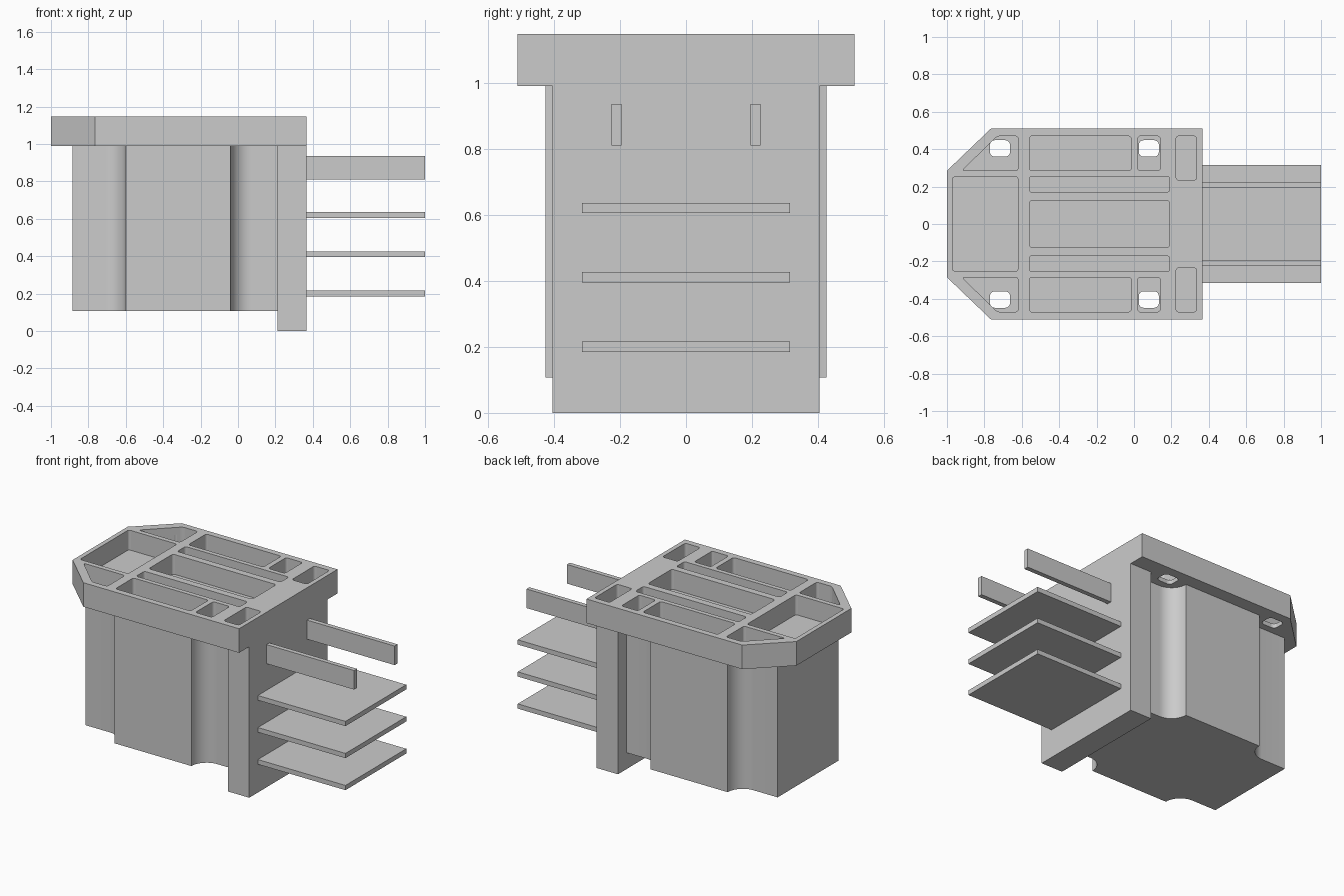
import bpy, bmesh
from math import sin, cos, pi, radians
from mathutils import Vector

if "Cube" in bpy.data.objects:
    bpy.data.objects.remove(bpy.data.objects["Cube"])


def prism(bm, pts, z0, z1):
    """Closed outline extruded from z0 to z1."""
    bottom = bm.faces.new([bm.verts.new((x, y, z0)) for x, y in pts])
    ext = bmesh.ops.extrude_face_region(bm, geom=[bottom])["geom"]
    for v in ext:
        if isinstance(v, bmesh.types.BMVert):
            v.co.z = z1


def finish(bm, name):
    bmesh.ops.recalc_face_normals(bm, faces=bm.faces)
    mesh = bpy.data.meshes.new(name)
    bm.to_mesh(mesh)
    bm.free()
    ob = bpy.data.objects.new(name, mesh)
    bpy.context.collection.objects.link(ob)
    return ob


def prisms(name, outlines, z0, z1):
    bm = bmesh.new()
    for pts in outlines:
        prism(bm, pts, z0, z1)
    return finish(bm, name)


def rect(x0, x1, y0, y1):
    return [(x0, y0), (x1, y0), (x1, y1), (x0, y1)]


def rounded(pts, r, n=4):
    """Soften each corner of an outline with a short curve."""
    out = []
    for i, p in enumerate(pts):
        p = Vector(p)
        a, b = Vector(pts[i - 1]) - p, Vector(pts[(i + 1) % len(pts)]) - p
        a, b = p + a.normalized() * r, p + b.normalized() * r
        for k in range(n + 1):
            t = k / n
            # rational quadratic: circular for right-angle corners
            w = [(1 - t) ** 2, 2 * t * (1 - t) * 0.707, t * t]
            out.append(tuple((a * w[0] + p * w[1] + b * w[2]) / sum(w)))
    return out


def mirror_y(outlines):
    return outlines + [[(x, -y) for x, y in reversed(o)] for o in outlines]


def cut(ob, cutter):
    mod = ob.modifiers.new("cut", 'BOOLEAN')
    mod.operation, mod.solver, mod.object = 'DIFFERENCE', 'EXACT', cutter
    cutter.hide_render = True
    bpy.context.view_layer.objects.active = ob
    bpy.ops.object.modifier_apply(modifier=mod.name)
    bpy.data.objects.remove(cutter)


# Top flange with two chamfered corners
flange = prisms("top_flange", [[(-1, -.285), (-.765, -.51), (.365, -.51),
                                (.365, .51), (-.765, .51), (-1, .285)]], .99, 1.148)

# Pockets in the flange
side_pockets = [rounded(rect(*r), .015) for r in (
    (-.56, -.015, .285, .47), (.02, .14, .285, .47),
    (.225, .335, .235, .47), (-.56, .19, .17, .255))]
side_pockets.append(rounded([(-.92, .285), (-.62, .285), (-.62, .47), (-.73, .47)], .015))
mid_pockets = [rounded(rect(*r), .015) for r in (
    (-.97, -.62, -.253, .253), (-.56, .19, -.125, .125))]
cut(flange, prisms("pocket_cutter", mirror_y(side_pockets) + mid_pockets, 1.018, 1.3))

# Four through holes
holes = [rounded(rect(x, x + .107, .36, .448), .025) for x in (-.77, .026)]
cut(flange, prisms("hole_cutter", mirror_y(holes), .9, 1.1))

# Main body: sides step in through a quarter-round cove at both ends
R, WIDE, NARROW = .11, .425, .315
arc = [(R * cos(pi / 2 * k / 12), R * sin(pi / 2 * k / 12)) for k in range(13)]
half = [(-.885, NARROW)]
half += [(-.71 + x, WIDE - y) for x, y in reversed(arc)]
half += [(.07 - x, WIDE - y) for x, y in arc]
half += [(.21, NARROW)]
body = prisms("body", [half + [(x, -y) for x, y in reversed(half)]], .107, .99)
bpy.ops.object.select_all(action='DESELECT')
body.select_set(True)
bpy.context.view_layer.objects.active = body
bpy.ops.object.shade_smooth_by_angle(angle=radians(30))

# End plate reaching the ground
prisms("end_plate", [rect(.21, .365, -.405, .405)], 0, .99)

# Three flat horizontal blades
for i in range(3):
    z = .185 + .21 * i
    prisms(f"flat_blade_{i + 1}", [rect(.365, 1, -.315, .315)], z, z + .031)

# Two upright blades
for side, s in (("left", -1), ("right", 1)):
    prisms(f"upright_blade_{side}", [rect(.365, 1, s * .21 - .015, s * .21 + .015)], .81, .935)
